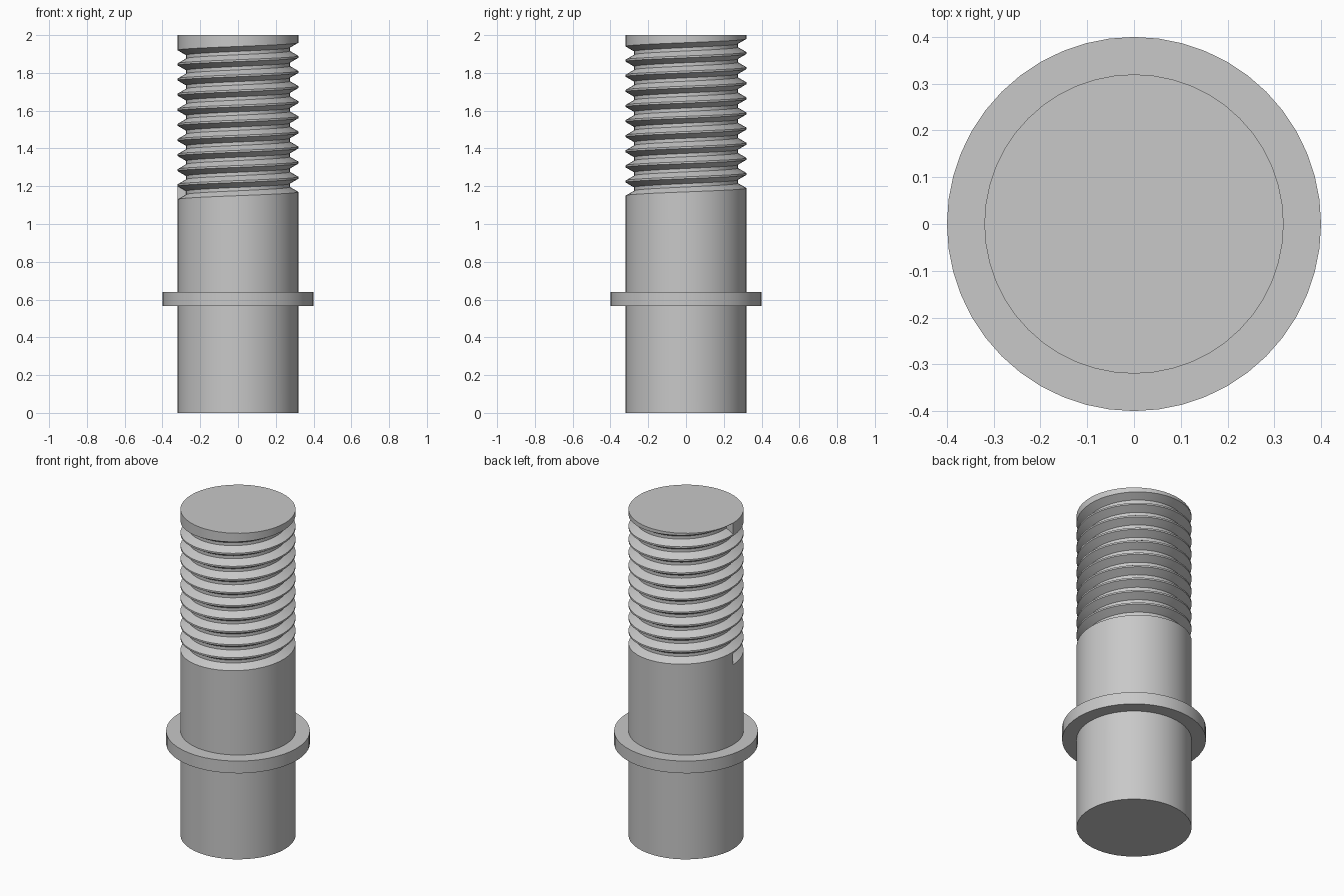
import bpy, bmesh
from math import sin, cos, pi, radians

if "Cube" in bpy.data.objects:
    bpy.data.objects.remove(bpy.data.objects["Cube"])

SEG = 48          # sides per turn
TURNS = 10
RADIUS, ROOT = 0.32, 0.275
PITCH, START, HEIGHT = 0.08, 1.13, 2.0
GROOVE = [(RADIUS, 0), (ROOT, 0.026), (ROOT, 0.044), (RADIUS, 0.07)]

steel = bpy.data.materials.new("steel_grey")
steel.use_nodes = True
grey = (0.58, 0.58, 0.58, 1)
steel.diffuse_color = grey
steel.node_tree.nodes["Principled BSDF"].inputs["Base Color"].default_value = grey


def finish(bm, name):
    bmesh.ops.remove_doubles(bm, verts=bm.verts, dist=1e-5)
    bmesh.ops.recalc_face_normals(bm, faces=bm.faces)
    mesh = bpy.data.meshes.new(name)
    bm.to_mesh(mesh)
    bm.free()
    mesh.materials.append(steel)
    obj = bpy.data.objects.new(name, mesh)
    bpy.context.collection.objects.link(obj)
    bpy.ops.object.select_all(action='DESELECT')
    obj.select_set(True)
    bpy.context.view_layer.objects.active = obj
    bpy.ops.object.shade_smooth_by_angle(angle=radians(30))


def point(bm, r, step, z):
    a = pi + 2 * pi * step / SEG
    return bm.verts.new((r * cos(a), r * sin(a), z))


def ring(bm, r, z):
    return [point(bm, r, i, z) for i in range(SEG)]


def bridge(bm, a, b):
    for i in range(SEG):
        j = (i + 1) % SEG
        bm.faces.new((a[i], a[j], b[j], b[i]))


# Rod with a right-handed helical groove
bm = bmesh.new()
last = SEG * TURNS
groove = [[point(bm, r, i, START + PITCH * i / SEG + z) for r, z in GROOVE]
          for i in range(last + 1)]
bottom, top = ring(bm, RADIUS, 0), ring(bm, RADIUS, HEIGHT)
bm.faces.new(bottom)
bm.faces.new(top)
for i in range(last):
    a, b = groove[i], groove[i + 1]
    for k in range(3):                       # flanks and root
        bm.faces.new((a[k], b[k], b[k + 1], a[k + 1]))
    if i < SEG:                              # plain shank below
        bm.faces.new((bottom[i], bottom[(i + 1) % SEG], b[0], a[0]))
    if i < last - SEG:                       # narrow crest
        bm.faces.new((a[3], b[3], groove[i + 1 + SEG][0], groove[i + SEG][0]))
    else:                                    # rim under the top
        s = i % SEG
        bm.faces.new((a[3], b[3], top[(s + 1) % SEG], top[s]))
bm.faces.new(groove[0])                      # groove end walls
bm.faces.new(groove[last])
finish(bm, "threaded_rod")

# Collar
bm = bmesh.new()
rings = [ring(bm, r, z) for r, z in
         ((RADIUS, 0.565), (0.4, 0.565), (0.4, 0.64), (RADIUS, 0.64))]
for k in range(4):
    bridge(bm, rings[k], rings[(k + 1) % 4])
finish(bm, "collar")
